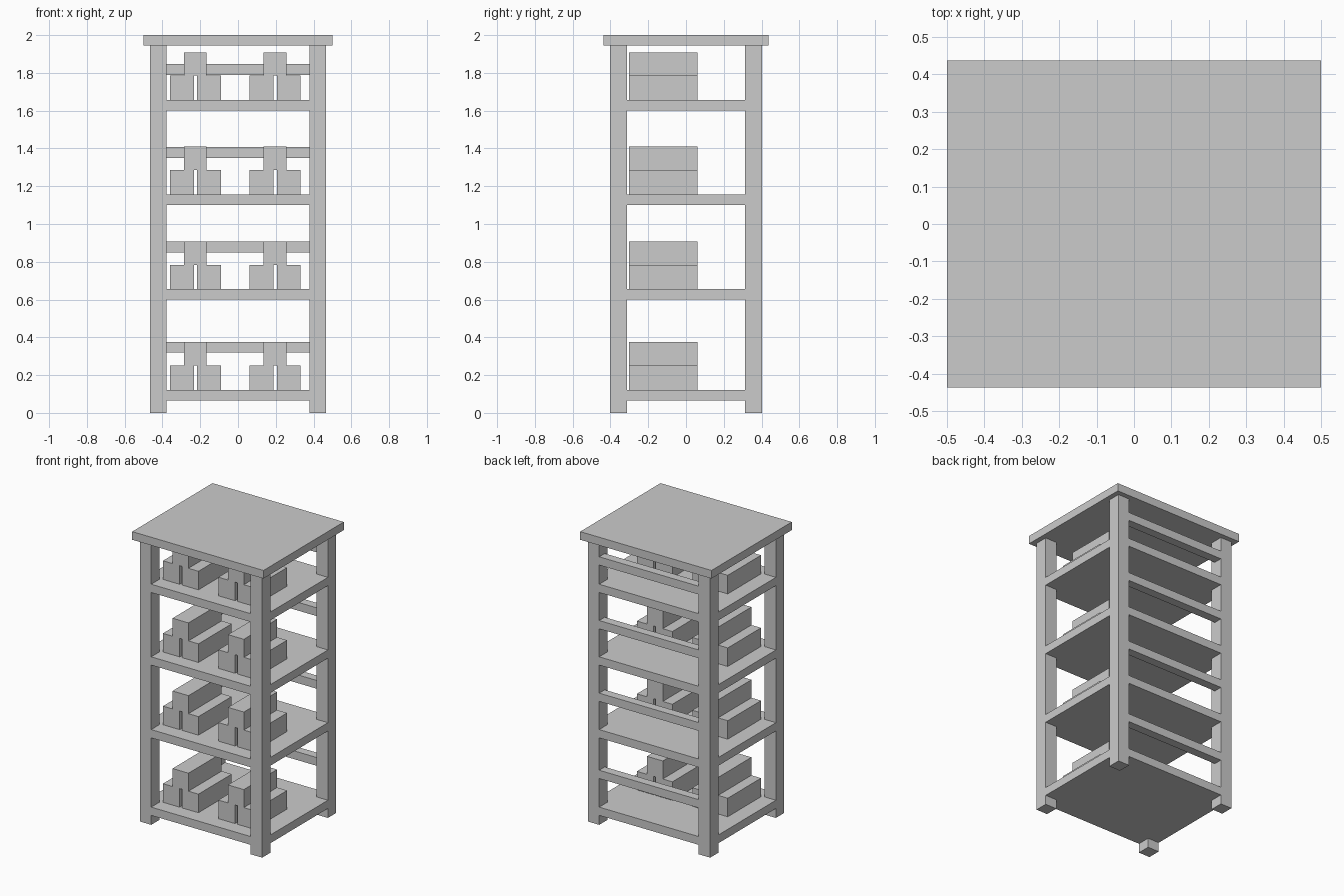
import bpy, bmesh

if "Cube" in bpy.data.objects:
    bpy.data.objects.remove(bpy.data.objects["Cube"])

# Main dimensions: post outer and inner faces
OX, IX = 0.466, 0.379
OY, IY = 0.403, 0.313


def prism(name, pts, z0, z1):
    """Extrude a flat outline from z0 up to z1."""
    bm = bmesh.new()
    face = bm.faces.new([bm.verts.new((x, y, z0)) for x, y in pts])
    ext = bmesh.ops.extrude_face_region(bm, geom=[face])
    for v in ext["geom"]:
        if isinstance(v, bmesh.types.BMVert):
            v.co.z = z1
    bmesh.ops.recalc_face_normals(bm, faces=bm.faces)
    mesh = bpy.data.meshes.new(name)
    bm.to_mesh(mesh)
    bm.free()
    obj = bpy.data.objects.new(name, mesh)
    bpy.context.collection.objects.link(obj)
    return obj


def box(name, x0, x1, y0, y1, z0, z1):
    return prism(name, [(x0, y0), (x1, y0), (x1, y1), (x0, y1)], z0, z1)


# Overhanging top board
box("top_board", -0.5, 0.5, -0.437, 0.437, 1.944, 2.0)

# Four corner posts
for sx, side in ((-1, "left"), (1, "right")):
    for sy, end in ((-1, "front"), (1, "back")):
        xs = sorted((sx * IX, sx * OX))
        ys = sorted((sy * IY, sy * OY))
        box(f"{end}_{side}_post", *xs, *ys, 0, 1.944)

# Shelf outline, notched around the posts
outline = [(-IX, -OY), (IX, -OY), (IX, -IY), (OX, -IY), (OX, IY), (IX, IY),
           (IX, OY), (-IX, OY), (-IX, IY), (-OX, IY), (-OX, -IY), (-IX, -IY)]

# Each level: shelf top height and back rail bottom height
levels = [(0.122, 0.319), (0.656, 0.850), (1.157, 1.350), (1.657, 1.789)]
for i, (top, rail) in enumerate(levels, 1):
    prism(f"shelf_{i}", outline, top - 0.057, top)
    box(f"back_rail_{i}", -IX, IX, OY - 0.06, OY, rail, rail + 0.057)
    # Two stacks of three boxes: two below, one on top
    for x, side in ((-0.36, "left"), (0.062, "right")):
        mid, high = top + 0.128, top + 0.252
        box(f"{side}_stack_{i}_lower_a", x, x + 0.127, -0.302, 0.06, top, mid)
        box(f"{side}_stack_{i}_lower_b", x + 0.144, x + 0.27, -0.302, 0.06, top, mid)
        box(f"{side}_stack_{i}_upper", x + 0.073, x + 0.194, -0.302, 0.06, mid, high)
